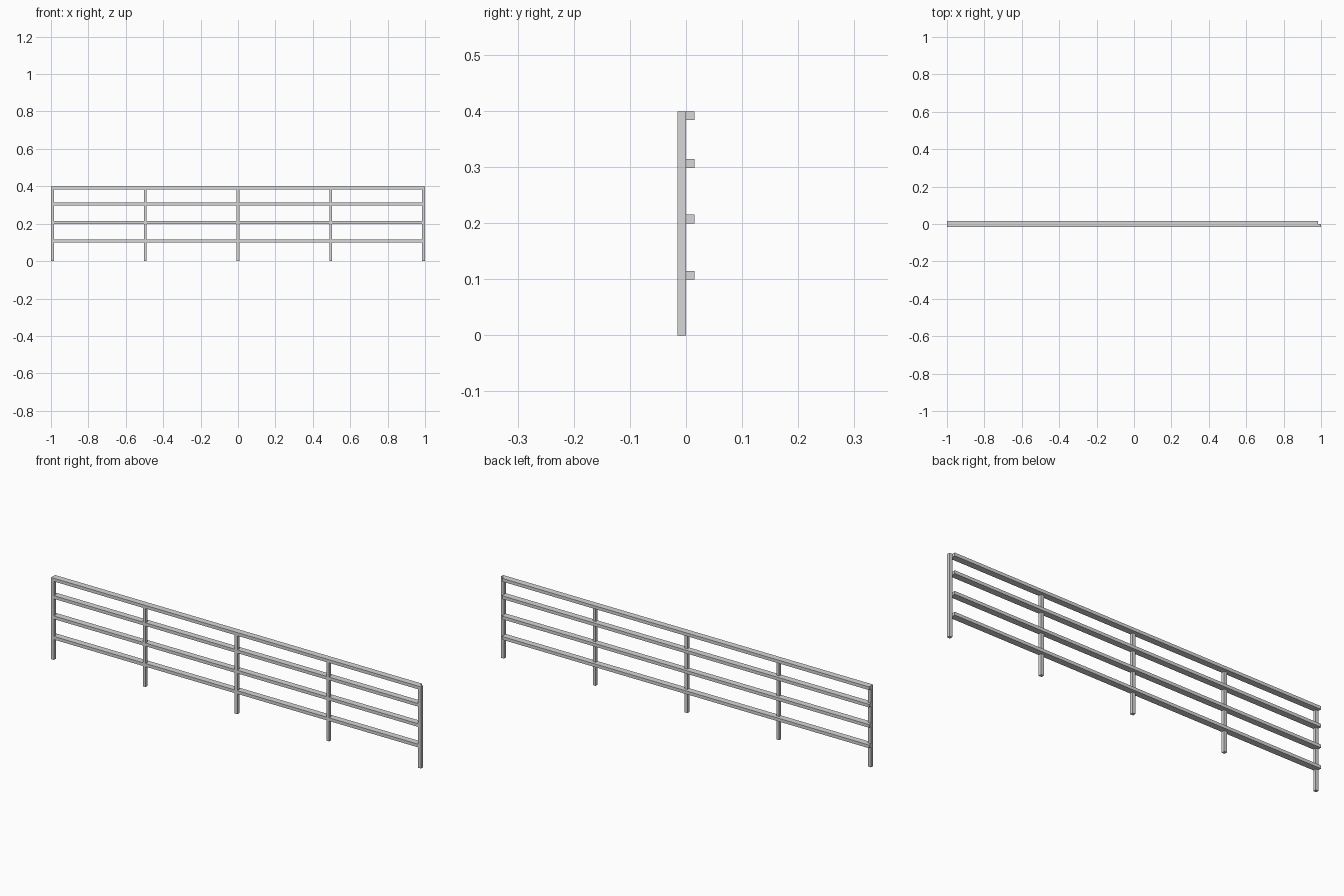
import bpy

if "Cube" in bpy.data.objects:
    bpy.data.objects.remove(bpy.data.objects["Cube"])

T = 0.0155          # thickness of the square bars
HEIGHT = 0.399

steel = bpy.data.materials.new("light grey steel")
steel.diffuse_color = (0.68, 0.68, 0.68, 1)
steel.use_nodes = True
steel.node_tree.nodes["Principled BSDF"].inputs["Base Color"].default_value = steel.diffuse_color


def bar(name, lo, hi):
    """Box between two opposite corners."""
    bpy.ops.mesh.primitive_cube_add(size=1)
    ob = bpy.context.object
    ob.name = name
    ob.location = [(a + b) / 2 for a, b in zip(lo, hi)]
    ob.scale = [b - a for a, b in zip(lo, hi)]
    bpy.ops.object.transform_apply(location=True, rotation=False, scale=True)
    ob.data.materials.append(steel)


# Five evenly spaced posts in the front half of the depth
spacing = (2 - T) / 4
for i in range(5):
    x = -1 + i * spacing
    bar(f"post_{i + 1}", (x, -T, 0), (x + T, 0, HEIGHT))

# Four deep rails running through the posts, ending against the last post
for i, z in enumerate((0.0995, 0.1995, 0.2985, HEIGHT - T)):
    bar(f"rail_{i + 1}", (-1, -T, z), (1 - T, T, z + T))
